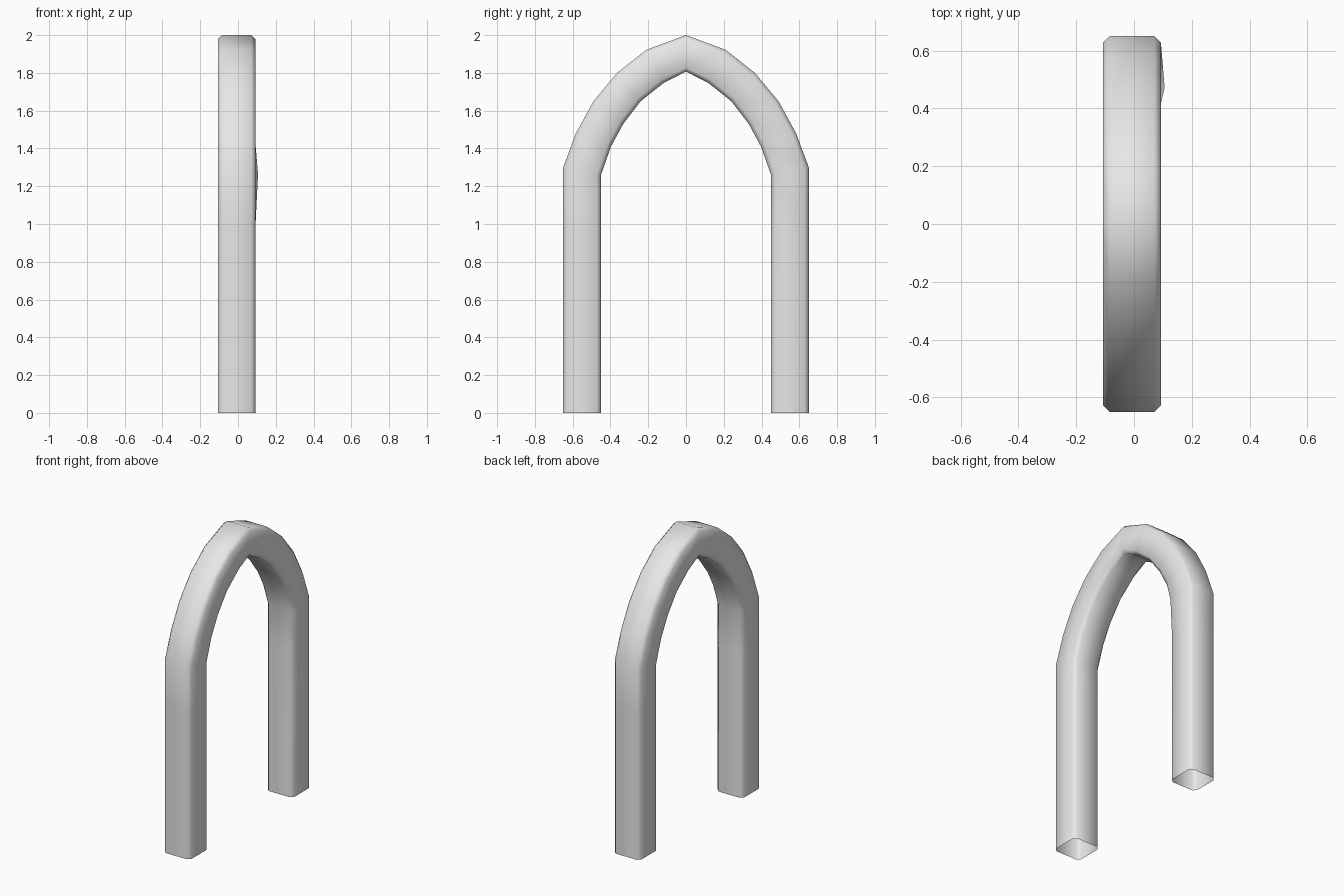
import bpy, bmesh
from mathutils import Vector

cube = bpy.data.objects.get("Cube")
if cube:
    bpy.data.objects.remove(cube, do_unlink=True)

# Plain grey material
GREY = (0.8, 0.8, 0.8, 1)
mat = bpy.data.materials.new("plain_grey")
mat.use_nodes = True
mat.diffuse_color = GREY
mat.node_tree.nodes["Principled BSDF"].inputs["Base Color"].default_value = GREY

# Half profile of the arch as outer and inner (y, z) points, foot to crown
outer = [(.65, 0), (.65, 1), (.65, 1.3), (.583, 1.48), (.49, 1.65),
         (.365, 1.8), (.21, 1.922), (0, 2)]
inner = [(.45, 0), (.45, 1), (.45, 1.26), (.397, 1.41), (.332, 1.53),
         (.24, 1.65), (.118, 1.747), (0, 1.807)]
half = list(zip(outer, inner))
mirrored = [((-o[0], o[1]), (-i[0], i[1])) for o, i in half[:-1]]
stations = half + mirrored[::-1]

# Chamfered square section: x position and fraction from outer to inner
LEFT, RIGHT, CUT, FRAC = .093, -.107, .022, .11
section = [(LEFT - CUT, 0), (LEFT, FRAC), (LEFT, 1 - FRAC), (LEFT - CUT, 1),
           (RIGHT + CUT, 1), (RIGHT, 1 - FRAC), (RIGHT, FRAC), (RIGHT + CUT, 0)]

# Sweep the section along the arch, leaving the feet open
bm = bmesh.new()
rings = []
for o, i in stations:
    ring = []
    for x, t in section:
        p = Vector((x, *o)).lerp(Vector((x, *i)), t)
        ring.append(bm.verts.new(p))
    rings.append(ring)

# Slight bulge at the inner corner of one springing point
rings[2][2].co.x = .106

n = len(section)
for a, b in zip(rings, rings[1:]):
    for k in range(n):
        bm.faces.new((a[k], a[(k + 1) % n], b[(k + 1) % n], b[k]))
bmesh.ops.recalc_face_normals(bm, faces=bm.faces)
# Make sure the open tube faces outward
top = max(bm.faces, key=lambda f: f.calc_center_median().z)
if top.normal.z < 0:
    bmesh.ops.reverse_faces(bm, faces=bm.faces)
for f in bm.faces:
    f.smooth = True

mesh = bpy.data.meshes.new("pointed_arch")
bm.to_mesh(mesh)
bm.free()
mesh.materials.append(mat)
arch = bpy.data.objects.new("pointed_arch", mesh)
bpy.context.collection.objects.link(arch)
